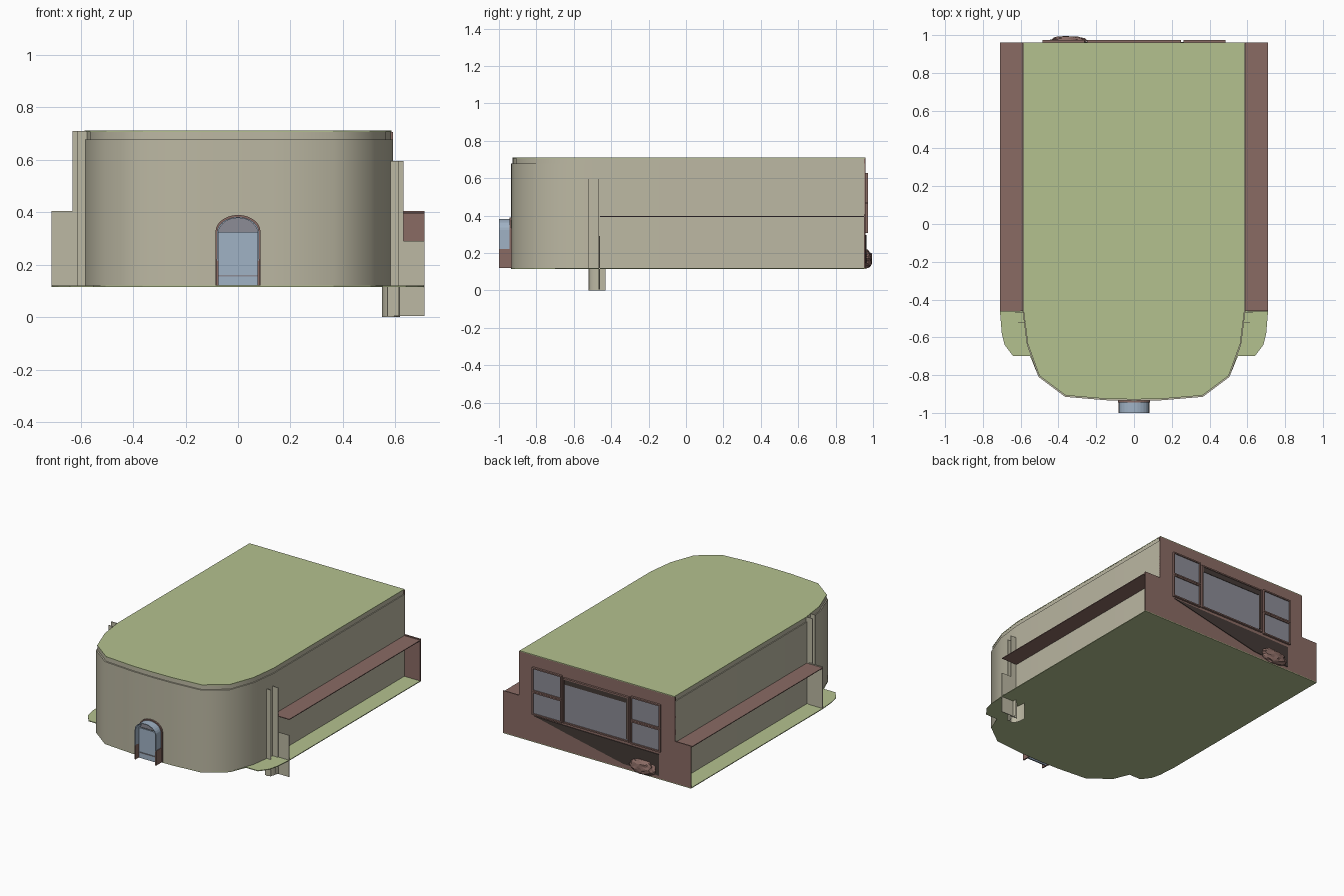
import bpy, bmesh, math, random

if "Cube" in bpy.data.objects:
    bpy.data.objects.remove(bpy.data.objects["Cube"])

random.seed(4)


def mat(name, r, g, b):
    m = bpy.data.materials.new(name)
    m.diffuse_color = [((c / 255 + 0.055) / 1.055) ** 2.4 for c in (r, g, b)] + [1]
    m.use_nodes = True
    m.node_tree.nodes["Principled BSDF"].inputs["Base Color"].default_value = m.diffuse_color
    return m


STONE = mat("beige wall", 188, 184, 163)
GREEN = mat("roof green", 180, 193, 143)
BROWN = mat("brown trim", 138, 107, 100)
BLUE = mat("door blue", 160, 178, 197)
GLASS = mat("grey glass", 140, 140, 150)
DARK = mat("dark recess", 68, 58, 54)


def make(name, verts, faces, material, smooth=False, fix=True):
    me = bpy.data.meshes.new(name)
    me.from_pydata(verts, [], faces)
    if fix:
        bm = bmesh.new()
        bm.from_mesh(me)
        bmesh.ops.recalc_face_normals(bm, faces=bm.faces)
        bm.to_mesh(me)
        bm.free()
    me.materials.append(material)
    ob = bpy.data.objects.new(name, me)
    bpy.context.collection.objects.link(ob)
    if smooth:
        bpy.ops.object.select_all(action='DESELECT')
        ob.select_set(True)
        bpy.context.view_layer.objects.active = ob
        bpy.ops.object.shade_smooth_by_angle(angle=math.radians(40))
    return ob


def prism(name, pts, place, a, b, material):
    """Closed prism: 2D outline placed at depth a and depth b."""
    n = len(pts)
    verts = [place(p, a) for p in pts] + [place(p, b) for p in pts]
    faces = [list(range(n)), list(range(n, 2 * n))]
    faces += [[i, (i + 1) % n, n + (i + 1) % n, n + i] for i in range(n)]
    return make(name, verts, faces, material)


def flat(p, z):
    return (p[0], p[1], z)


def upright(p, y):
    return (p[0], y, p[1])


def rect(x0, x1, z0, z1):
    return [(x0, z0), (x1, z0), (x1, z1), (x0, z1)]


def mirrored(half):
    """Half outline from +x back to the front centre -> whole outline."""
    return half + [(-x, y) for x, y in reversed(half) if x > 0]


# Main shell: straight sides with a rounded front, and a slightly set back top band
curve = [(.59, -.46), (.567, -.64), (.505, -.81), (.365, -.915), (.15, -.933), (0, -.936)]
outline = mirrored([(.59, .955)] + curve)
n = len(outline)
rings = [(.12, 1), (.678, 1), (.678, .99), (.71, .99)]
verts = [(x * s, y * s if y < 0 else y, z) for z, s in rings for x, y in outline]
faces = [[k * n + i, k * n + i + 1, (k + 1) * n + i + 1, (k + 1) * n + i]
         for k in range(3) for i in range(n - 1)]
make("main_wall", verts, faces, STONE, smooth=True)
prism("roof", [(x * .992, y * .992 if y < 0 else .96) for x, y in outline], flat, .706, .711, GREEN)

# Floor slab that also runs under the side wings
base = mirrored([(.71, .96), (.71, -.46), (.70, -.58), (.685, -.64), (.64, -.70), (.55, -.70)]
                + curve[2:])
prism("floor", base, flat, .115, .12, GREEN)

# Back wall with low shoulders
prism("back_wall", [(.71, .12), (.71, .405), (.59, .405), (.59, .706), (-.59, .706),
                    (-.59, .405), (-.71, .405), (-.71, .12)], upright, .952, .96, BROWN)

# Side ledges, end walls and fins; the right-hand end pieces sit lower
for s, side, drop in ((1, "right", .115), (-1, "left", 0)):
    prism("side_ledge_" + side, [(s * .585, -.46), (s * .71, -.46), (s * .71, .955), (s * .585, .955)],
          flat, .393, .398, BROWN)
    prism("end_wall_" + side, rect(s * .60, s * .71, .12 - drop, .405 - drop), upright, -.464, -.46, STONE)
    prism("inner_fin_" + side, rect(s * .58, s * .63, .12 - drop, .71 - drop), upright, -.469, -.465, STONE)
    prism("outer_fin_" + side, rect(s * .57, s * .613, .12 - drop, .71 - drop), upright, -.522, -.518, STONE)

# Curved pier below the floor on the right
arc = [(.583 - .035 * math.cos(t), -.45 - .07 * math.sin(t))
       for t in [math.pi * i / 10 for i in range(11)]]
arc = [(.548, -.43)] + arc + [(.618, -.43)]
m = len(arc)
make("curved_pier", [(x, y, z) for z in (0, .118) for x, y in arc],
     [[i, i + 1, m + i + 1, m + i] for i in range(m - 1)], STONE, smooth=True)


# Entrance: arched canopy over low brown side walls
def arch(r, z0, zc):
    return ([(r, z0)] + [(r * math.cos(t), zc + .75 * r * math.sin(t))
                         for t in [math.pi * i / 14 for i in range(15)]] + [(-r, z0)])


outer, inner = arch(.080, .215, .322), arch(.074, .215, .322)
prism("entrance_canopy", outer + inner[::-1], upright, -1, -.93, BLUE)
rim_out, rim_in = arch(.086, .12, .325), arch(.078, .12, .322)
prism("entrance_surround", rim_out + rim_in[::-1], upright, -.945, -.925, BROWN)
for s, side in ((1, "right"), (-1, "left")):
    prism("entrance_side_wall_" + side, rect(s * .074, s * .083, .12, .22), upright, -1, -.93, BROWN)
prism("entrance_door", rect(-.074, .074, .12, .325), upright, -.965, -.955, BLUE)
prism("door_rail", rect(-.074, .074, .155, .161), upright, -.970, -.964, GLASS)
prism("door_fanlight", arch(.074, .32, .322), upright, -.945, -.94, GLASS)

# Rear windows: glass plates with raised frames
wins = [(-.24, .24, .32, .61)]
for s in (1, -1):
    wins += [(s * .27, s * .475, .475, .62), (s * .27, s * .475, .315, .455)]
for i, (a, b, z0, z1) in enumerate(wins):
    a, b = min(a, b), max(a, b)
    prism("rear_glass_%d" % i, rect(a, b, z0, z1), upright, .961, .966, GLASS)
    f = .009
    for j, r in enumerate((rect(a - f, b + f, z1, z1 + f), rect(a - f, b + f, z0 - f, z0),
                           rect(a - f, a, z0, z1), rect(b, b + f, z0, z1))):
        prism("rear_frame_%d_%d" % (i, j), r, upright, .958, .974, BROWN)
prism("window_shade", rect(-.24, .24, .575, .61), upright, .962, .969, DARK)
prism("window_sill_shade", rect(-.24, -.225, .33, .60), upright, .962, .969, DARK)

# Dark torn opening low on the back wall
prism("rear_opening", [(.47, .295), (-.47, .285), (-.47, .14), (-.2, .15), (.2, .235)],
      upright, .959, .964, DARK)

# Rubble heap in the opening
bm = bmesh.new()
bmesh.ops.create_icosphere(bm, subdivisions=3, radius=1)
for v in bm.verts:
    k = random.uniform(.8, 1)
    v.co = (-.35 + .11 * v.co.x * k, .962 + .038 * v.co.y * k, .17 + .055 * v.co.z * k)
me = bpy.data.meshes.new("rubble")
bm.to_mesh(me)
bm.free()
me.materials.append(BROWN)
bpy.context.collection.objects.link(bpy.data.objects.new("rubble", me))
